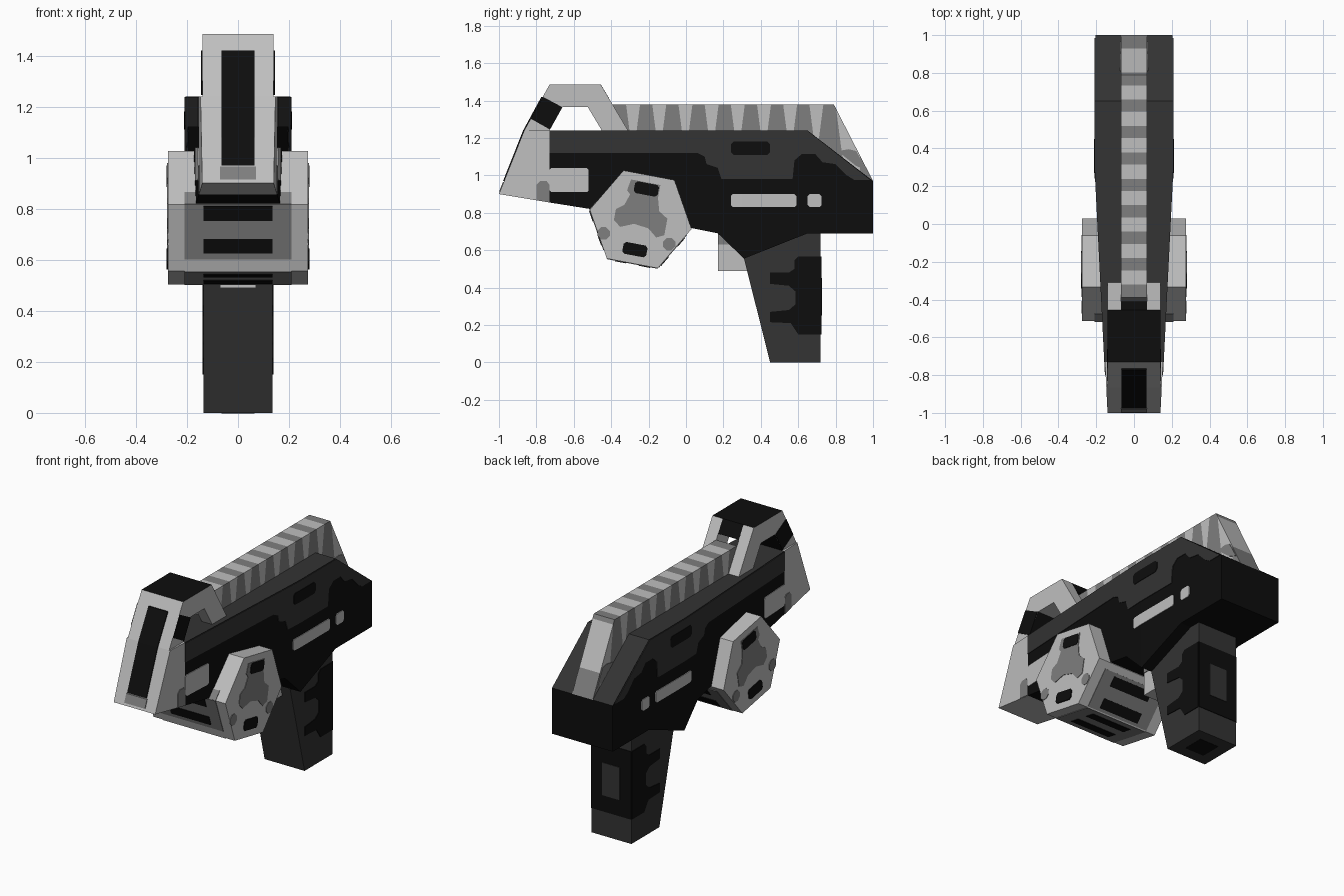
import bpy, bmesh, math
from mathutils import Vector

if "Cube" in bpy.data.objects:
    bpy.data.objects.remove(bpy.data.objects["Cube"])

COLOURS = {"light_grey": .52, "mid_grey": .21, "charcoal": .033, "black": .004}
MATS = []
for n, v in COLOURS.items():
    m = bpy.data.materials.new(n)
    m.diffuse_color = (v, v, v, 1)
    m.use_nodes = True
    m.node_tree.nodes["Principled BSDF"].inputs["Base Color"].default_value = m.diffuse_color
    MATS.append(m)
LIGHT, MID, DARK, BLACK = range(4)


def body_w(y):
    # half width of the body: constant at the back, narrowing to the muzzle
    return .205 - .05 * max(0, .3 - y)


def prism(name, pts, col, hi, lo=None, rule=None, cuts=()):
    """Extrude a (y, z) profile across x. hi / lo are half widths (number or
    function of y); with lo given, a mirrored pair of slabs is made."""
    f = lambda w, y: w(y) if callable(w) else w
    bm = bmesh.new()
    spans = [(-1, 1)] if lo is None else [(1, 2), (-1, -2)]
    for a, b in spans:
        face = bm.faces.new([bm.verts.new((a, y, z)) for y, z in pts])
        ext = bmesh.ops.extrude_face_region(bm, geom=[face], use_keep_orig=True)
        for v in ext["geom"]:
            if isinstance(v, bmesh.types.BMVert):
                v.co.x = b
    cuts = list(cuts)
    if callable(hi):
        cuts.append(((0, .3, 0), (0, 1, 0)))
    for co, no in cuts:
        bmesh.ops.bisect_plane(bm, geom=bm.verts[:] + bm.edges[:] + bm.faces[:],
                               plane_co=co, plane_no=no, dist=1e-5)
    for v in bm.verts:
        s = 1 if v.co.x > 0 else -1
        inner = lo is not None and abs(v.co.x) < 1.5
        v.co.x = s * f(lo if inner else hi, v.co.y)
    bmesh.ops.recalc_face_normals(bm, faces=bm.faces[:])
    for fc in bm.faces:
        fc.material_index = col
        if rule:
            fc.material_index = rule(fc.normal, fc.calc_center_median())
    me = bpy.data.meshes.new(name)
    bm.to_mesh(me)
    bm.free()
    for m in MATS:
        me.materials.append(m)
    ob = bpy.data.objects.new(name, me)
    bpy.context.collection.objects.link(ob)
    return ob


def rect(y0, y1, z0, z1, r=0.0):
    if not r:
        return [(y0, z0), (y1, z0), (y1, z1), (y0, z1)]
    return [(y0 + r, z0), (y1 - r, z0), (y1, z0 + r), (y1, z1 - r),
            (y1 - r, z1), (y0 + r, z1), (y0, z1 - r), (y0, z0 + r)]


def side_plate(name, pts, col, w, out=.004):
    # painted marking on both sides of a part
    if callable(w):
        prism(name, pts, col, lambda y: w(y) + out, lambda y: w(y) - .002)
    else:
        prism(name, pts, col, w + out, w - .002)


# main body: charcoal on top and rear slope, black elsewhere
prism("body", [(-.73, 1.24), (.65, 1.24), (1, .97), (1, .69), (.65, .69), (.31, .555),
               (.17, .69), (.02, .72), (-.51, .82), (-.73, .855)], BLACK, body_w,
      rule=lambda n, c: DARK if n.z > .4 else BLACK)
side_plate("body_upper_band", [
    (-.73, 1.12), (.06, 1.12), (.1, 1.1), (.11, 1.06), (.17, 1.04), (.19, .98), (.57, .98),
    (.58, 1.08), (.62, 1.115), (.69, 1.115), (.73, 1.07), (.8, 1.06), (.86, 1), (.9, .975),
    (.985, .975), (.65, 1.237), (-.73, 1.237)], DARK, body_w)
side_plate("body_upper_slot", rect(.24, .45, 1.11, 1.18, .015), BLACK, body_w, .007)
side_plate("body_long_slot", rect(.24, .59, .83, .9, .01), LIGHT, body_w)
side_plate("body_square_mark", rect(.65, .725, .83, .9, .012), LIGHT, body_w)
side_plate("body_front_patch", rect(-.73, -.52, .91, 1.04, .01), LIGHT, body_w)

# muzzle block
prism("muzzle", [(-1, .9), (-.865, 1.24), (-.73, 1.24), (-.73, .855)], LIGHT, body_w)
side_plate("muzzle_mark", [(-.8, .868), (-.8, .95), (-.78, .97), (-.745, .97),
                           (-.73, .95), (-.73, .857)], MID, body_w)

# sight loop: front post, top bar, twin rear legs
prism("sight_front_post", [(-.865, 1.24), (-.73, 1.485), (-.66, 1.365), (-.73, 1.24)], LIGHT, .14,
      rule=lambda n, c: BLACK if n.y > .3 else LIGHT)
prism("sight_top_bar", [(-.73, 1.485), (-.455, 1.485), (-.525, 1.365), (-.66, 1.365)], LIGHT, .14,
      rule=lambda n, c: BLACK if n.z > .5 else LIGHT)
prism("sight_bar_tail", [(-.455, 1.485), (-.41, 1.41), (-.5, 1.375)], BLACK, .07)
prism("sight_rear_leg", [(-.455, 1.485), (-.31, 1.24), (-.45, 1.24), (-.525, 1.365)],
      LIGHT, .14, .07)
side_plate("sight_post_band", [(-.765, 1.42), (-.662, 1.365), (-.727, 1.245), (-.83, 1.303)],
           BLACK, .14)

# front panel following the bent muzzle face
front = [(-.972, .97), (-.865, 1.24), (-.767, 1.42)]
prism("front_panel", [(y - .006, z) for y, z in front] +
      [(y + .003, z) for y, z in reversed(front)], BLACK, .065)
prism("front_lower_mark", [(-.999, .915), (-.979, .965), (-.97, .965), (-.99, .915)], MID, .07)

# top rail with stripes cut into its faces
cuts = [((0, .93, 0), (0, 1, 0))]
for k in range(9):
    y = .767 - .14 * k
    for s in (-1, 1):
        cuts.append(((0, y + s * .0325, 1.38), (0, 1, s * .13)))


def rail_rule(n, c):
    if c.y > .81:
        return MID if c.y > .93 else LIGHT
    phase = (.767 - c.y + .07) % .14 - .07
    return MID if abs(phase) < .042 else LIGHT


prism("top_rail", [(-.39, 1.38), (.79, 1.38), (1, .97), (.94, .97), (.65, 1.2), (-.39, 1.2)],
      LIGHT, .07, rule=rail_rule, cuts=cuts)
side_plate("rail_rear_mark", [(.81, 1.13), (.87, 1.14), (.91, 1.13), (.965, 1.03), (.91, 1.05)],
           MID, .07)

# grip with dark texture patches
prism("grip", [(.31, .555), (.45, 0), (.72, 0), (.72, .7), (.6, .75), (.4, .62)], DARK, .135)
side_plate("grip_side_pattern", [
    (.719, .15), (.719, .565), (.6, .565), (.58, .545), (.58, .5), (.55, .48), (.45, .48),
    (.45, .42), (.55, .41), (.585, .38), (.585, .31), (.55, .28), (.45, .27), (.45, .215),
    (.56, .21), (.6, .15)], BLACK, .135)
prism("grip_back_pattern", rect(.718, .724, .15, .565), BLACK, .135)
prism("grip_back_inset", rect(.722, .727, .25, .45), DARK, .06)
prism("grip_base_mark", rect(.52, .65, 0, .002), BLACK, .065).location.z = -.0015

# trigger
prism("trigger", rect(.17, .34, .49, .71), LIGHT, .07)
side_plate("trigger_mark", rect(.17, .24, .63, .7), MID, .07)

# hexagonal drum
C, R = Vector((-.2425, .765)), .277
HEX = [C + R * Vector((math.cos(math.radians(a)), math.sin(math.radians(a))))
       for a in (109.3, 49.3, -10.7, -70.7, -130.7, 169.3)]
prism("drum", [tuple(v) for v in HEX], LIGHT, .275)


def drum_plate(name, i, a, b, hx, col, out):
    # plate on drum flat i, spanning fractions a..b along its edge
    A, B = HEX[i], HEX[(i + 1) % 6]
    n = ((A + B) / 2 - C).normalized()
    p, q = A.lerp(B, a), A.lerp(B, b)
    prism(name, [tuple(v) for v in (p - n * .002, q - n * .002, q + n * out, p + n * out)], col, hx)


for i, a, b in ((2, .15, .98), (3, 0, 1), (4, .18, 1), (5, 0, .22)):
    drum_plate("drum_band", i, a, b, .21, MID, .003)
for i, starts in ((2, (.22, .7)), (3, (.15, .62)), (4, (.27, .76))):
    for a in starts:
        drum_plate("drum_slot", i, a, a + .22, .135, BLACK, .006)


def tilt(pts):
    # rotate cap markings with the drum
    c, s = math.cos(-.187), math.sin(-.187)
    return [(C.x + y * c - z * s, C.y + y * s + z * c) for y, z in pts]


side_plate("drum_cap_patch", tilt([
    (-.09, .2), (.07, .2), (.07, .13), (.09, .06), (.14, .03), (.14, -.06), (.1, -.08), (.05, -.04),
    (-.03, -.03), (-.1, -.06), (-.14, -.03), (-.14, .03), (-.1, .06), (-.08, .12), (-.1, .14)]),
    MID, .275, .003)
for z in (.165, -.165):
    side_plate("drum_cap_slot", tilt(rect(-.065, .065, z - .032, z + .032, .012)), BLACK, .275, .006)
for y, z in ((-.44, .69), (-.09, .632)):
    side_plate("drum_cap_spot", rect(y - .033, y + .033, z - .033, z + .033, .02), MID, .275, .003)
